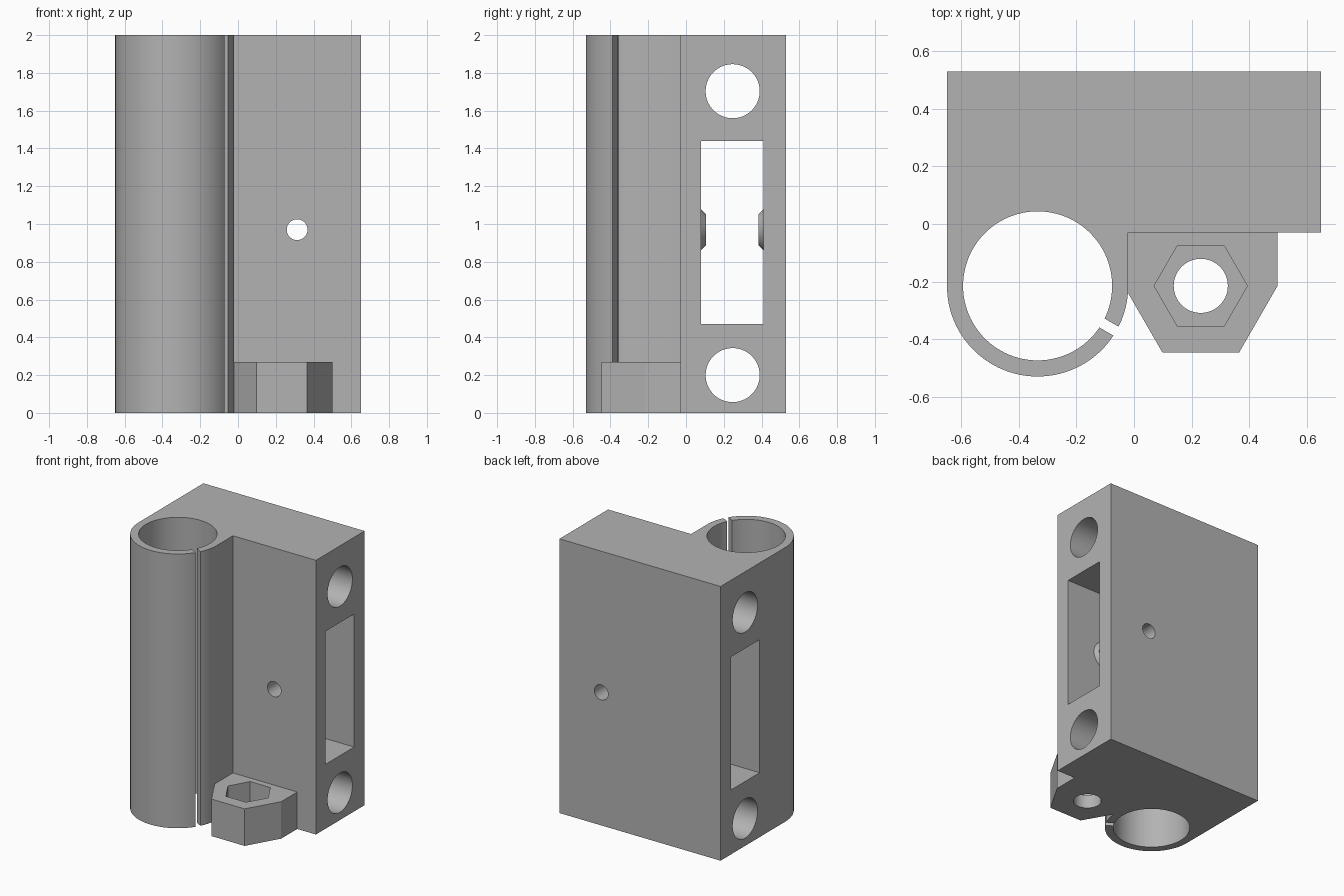
import bpy, bmesh
from math import pi, sin, cos, radians
from mathutils import Matrix, Vector

cube = bpy.data.objects.get("Cube")
if cube:
    bpy.data.objects.remove(cube, do_unlink=True)

grey = bpy.data.materials.new("grey plastic")
grey.use_nodes = True
colour = (0.45, 0.45, 0.45, 1)
grey.diffuse_color = colour
grey.node_tree.nodes["Principled BSDF"].inputs["Base Color"].default_value = colour


def add_object(name, bm):
    bmesh.ops.recalc_face_normals(bm, faces=bm.faces[:])
    mesh = bpy.data.meshes.new(name)
    bm.to_mesh(mesh)
    bm.free()
    mesh.materials.append(grey)
    ob = bpy.data.objects.new(name, mesh)
    bpy.context.collection.objects.link(ob)
    return ob


def prism(name, points, low, high):
    """Extrude a plan outline between two heights."""
    bm = bmesh.new()
    face = bm.faces.new([bm.verts.new((x, y, low)) for x, y in points])
    up = bmesh.ops.extrude_face_region(bm, geom=[face])["geom"]
    verts = [v for v in up if isinstance(v, bmesh.types.BMVert)]
    bmesh.ops.translate(bm, verts=verts, vec=(0, 0, high - low))
    return add_object(name, bm)


def rod(name, start, end, r1, r2=None, sides=96):
    """Cylinder or cone between two points."""
    start, end = Vector(start), Vector(end)
    axis = end - start
    turn = axis.to_track_quat("Z", "Y").to_matrix().to_4x4()
    bm = bmesh.new()
    bmesh.ops.create_cone(bm, cap_ends=True, segments=sides, radius1=r1,
                          radius2=r1 if r2 is None else r2, depth=axis.length,
                          matrix=Matrix.Translation((start + end) / 2) @ turn)
    return add_object(name, bm)


def box(name, centre, size, turn=0):
    bm = bmesh.new()
    bmesh.ops.create_cube(bm, size=1, matrix=Matrix.Translation(centre)
                          @ Matrix.Rotation(turn, 4, "Z") @ Matrix.Diagonal((*size, 1)))
    return add_object(name, bm)


def combine(target, tool, operation):
    mod = target.modifiers.new(operation.lower(), "BOOLEAN")
    mod.operation, mod.solver, mod.object = operation, "EXACT", tool
    bpy.context.view_layer.objects.active = target
    bpy.ops.object.modifier_apply(modifier=mod.name)
    bpy.data.objects.remove(tool, do_unlink=True)


def arc(cx, cy, r, start, end, steps):
    return [(cx + r * cos(start + (end - start) * i / steps),
             cy + r * sin(start + (end - start) * i / steps)) for i in range(steps + 1)]


TOP = 2.0
TX, TY = -0.335, -0.215     # bearing tube axis
NX, NY = 0.232, -0.215      # nut holder axis
PX, PZ = 0.313, 0.97        # pulley pin axis

# Main block with the bearing tube on its front
outline = [(0.65, -0.03), (0.65, 0.53), (-0.65, 0.53)]
outline += arc(TX, TY, 0.315, pi, 2 * pi, 64) + [(-0.02, -0.03)]
body = prism("carriage_body", outline, 0, TOP)

# Belt window through the block
combine(body, box("window_cutter", (0, 0.245, 0.955), (2, 0.33, 0.97)), "DIFFERENCE")

# Conical pin bosses on both window walls
for wall, way in ((0.08, 1), (0.41, -1)):
    boss = rod("pin_boss", (PX, wall - way * 0.02, PZ), (PX, wall + way * 0.025, PZ), 0.128, 0.083)
    combine(body, boss, "UNION")

# Nut holder at the foot
half_hex = arc(NX, NY, 0.267, pi, 2 * pi, 3)
combine(body, prism("nut_holder", half_hex + [(0.499, 0), (-0.035, 0)], 0, 0.27), "UNION")

# Bearing bore and clamping slit
combine(body, rod("bore_cutter", (TX, TY, -0.1), (TX, TY, TOP + 0.1), 0.259), "DIFFERENCE")
slit = radians(-30)
slit_centre = (TX + 0.285 * cos(slit), TY + 0.285 * sin(slit), TOP / 2)
combine(body, box("slit_cutter", slit_centre, (0.15, 0.036, 2.2), slit), "DIFFERENCE")

# Rod holes running sideways
for z in (0.2, 1.703):
    combine(body, rod("rod_cutter", (-1, 0.247, z), (1, 0.247, z), 0.143), "DIFFERENCE")

# Pin hole running front to back
combine(body, rod("pin_cutter", (PX, -0.3, PZ), (PX, 1, PZ), 0.055, sides=48), "DIFFERENCE")

# Hexagonal nut pocket and its screw hole
combine(body, prism("nut_cutter", arc(NX, NY, 0.162, 0, 5 * pi / 3, 5), 0.1, 0.4), "DIFFERENCE")
combine(body, rod("screw_cutter", (NX, NY, -0.1), (NX, NY, 0.2), 0.094, sides=64), "DIFFERENCE")

bpy.ops.object.select_all(action="DESELECT")
body.select_set(True)
bpy.context.view_layer.objects.active = body
bpy.ops.object.shade_smooth_by_angle(angle=radians(25))
